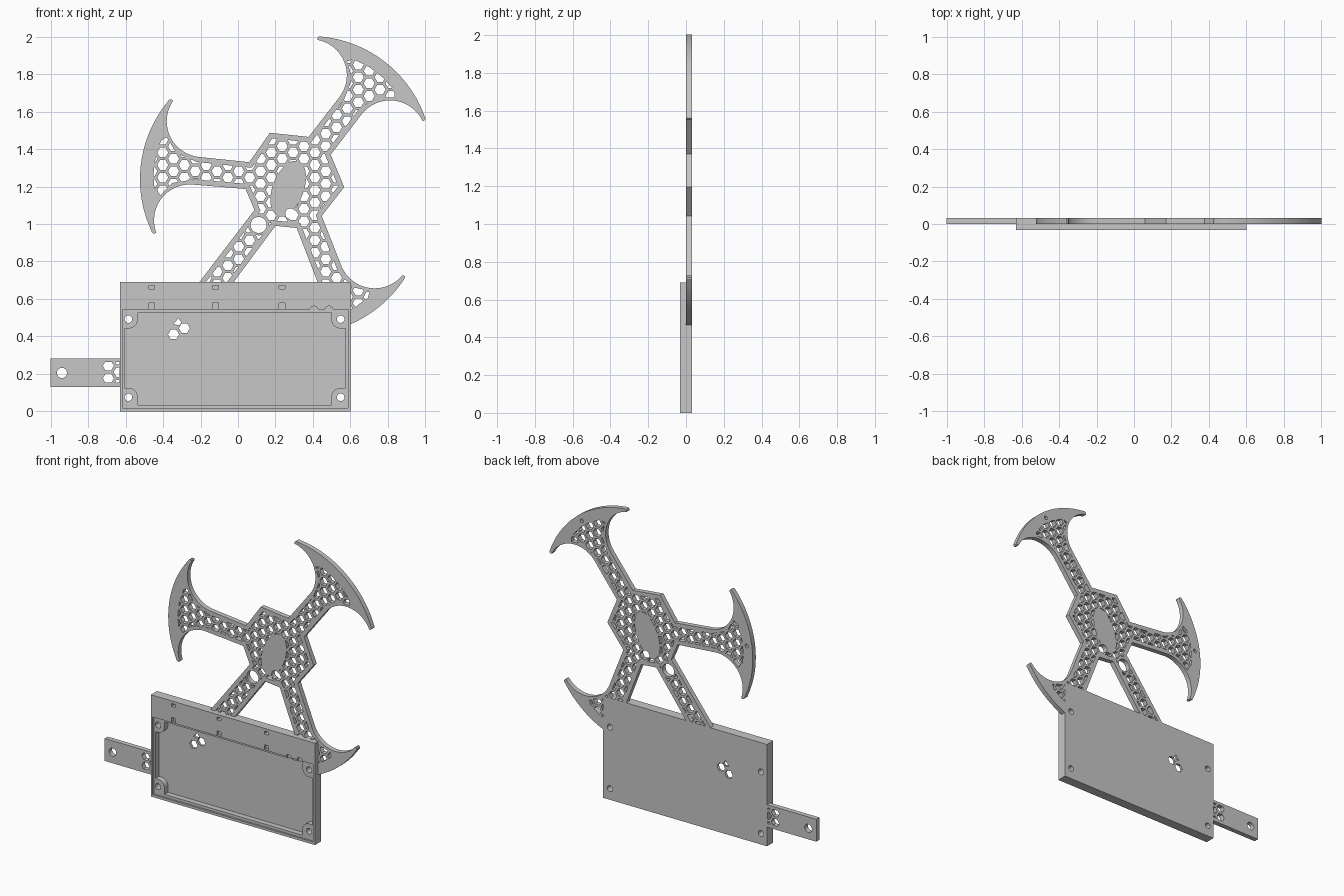
import bpy, bmesh
from math import radians, sin, cos, sqrt, pi
from mathutils import Vector

if "Cube" in bpy.data.objects:
    bpy.data.objects.remove(bpy.data.objects["Cube"])

grey = bpy.data.materials.new("light grey")
grey.use_nodes = True
grey.diffuse_color = (0.57, 0.57, 0.57, 1)
grey.node_tree.nodes["Principled BSDF"].inputs["Base Color"].default_value = grey.diffuse_color
T = 0.033  # plate thickness


def prism(name, polys, y0, y1):
    """Extrude outlines in the xz plane from y0 to y1."""
    bm = bmesh.new()
    for pts in polys:
        a = [bm.verts.new((x, y0, z)) for x, z in pts]
        b = [bm.verts.new((x, y1, z)) for x, z in pts]
        bm.faces.new(a)
        bm.faces.new(b[::-1])
        for i in range(len(a)):
            j = (i + 1) % len(a)
            bm.faces.new((a[j], a[i], b[i], b[j]))
    bmesh.ops.recalc_face_normals(bm, faces=bm.faces)
    me = bpy.data.meshes.new(name)
    bm.to_mesh(me)
    bm.free()
    me.materials.append(grey)
    ob = bpy.data.objects.new(name, me)
    bpy.context.collection.objects.link(ob)
    return ob


def boolean(ob, cutter, op="DIFFERENCE"):
    """Apply a boolean and drop the cutter."""
    cutter.hide_render = True
    m = ob.modifiers.new("cut", "BOOLEAN")
    m.operation, m.solver, m.object = op, "EXACT", cutter
    bpy.context.view_layer.update()
    dg = bpy.context.evaluated_depsgraph_get()
    me = bpy.data.meshes.new_from_object(ob.evaluated_get(dg))
    ob.modifiers.clear()
    ob.data = me
    bpy.data.objects.remove(cutter)


def cut(ob, polys, y0=-1, y1=1):
    boolean(ob, prism("cutter", polys, y0, y1))


def ring(x, z, r, n=24, start=0.0, end=360.0):
    steps = n if end - start == 360 else n + 1
    return [(x + r * cos(radians(start + (end - start) * i / n)),
             z + r * sin(radians(start + (end - start) * i / n))) for i in range(steps)]


def rect(x0, x1, z0, z1):
    return [(x0, z0), (x1, z0), (x1, z1), (x0, z1)]


# ---- honeycomb pattern shared by all perforated parts
P, HEX = 0.067, 0.0295
HX, HZ = -0.286, 0.444


def honeycomb(x0, x1, z0, z1, shift=0.0):
    out = []
    for c in range(-20, 30):
        for r in range(-10, 30):
            x, z = HX + c * P * 0.866, HZ + shift + (r + 0.5 * (c % 2)) * P
            if x0 < x < x1 and z0 < z < z1:
                out.append(ring(x, z, HEX, 6))
    return out


# ---- arm ends: (chord middle, direction)
ARMS = {"upper": ((0.706, 1.768), 52.3),
        "side": ((-0.394, 1.306), 172.7),
        "lower": ((0.556, 0.582), -66.0)}


def place(arm, pts):
    (x, z), a = ARMS[arm]
    c, s = cos(radians(a)), sin(radians(a))
    return [(x + u * c - v * s, z + u * s + v * c) for u, v in pts]


def blade(arm):
    """Crescent blade with two hollow arcs running into the arm and rounded tips."""
    R, top, tip = 0.653, 0.125, 0.348
    half = ring(-0.173, -0.267, 0.192, 20, 90, -27) + [(0.004, -0.36), (0.013, -0.361), (0.021, -0.356)]
    outer = []
    for i in range(33):
        v = -tip + 2 * tip * i / 32
        outer.append((top - R + sqrt(R * R - v * v), v))
    return place(arm, half + outer + [(u, -v) for u, v in half[::-1]])


def mesh_end(arm):
    """Blunt arrow end bounding the honeycomb."""
    half = [(-0.173, -0.075), (-0.07, -0.105), (0.0, -0.2), (0.06, -0.15), (0.08, -0.05)]
    return place(arm, half + [(u, -v) for u, v in half[::-1]])


def outline(end):
    return (end("upper") + [(0.377, 1.465), (0.17, 1.487), (0.06, 1.33)]
            + end("side") + [(0.04, 1.187), (0.088, 1.075), (-0.275, 0.6), (-0.09, 0.6),
                             (0.2, 0.99), (0.313, 0.979)]
            + end("lower") + [(0.447, 1.043), (0.567, 1.197), (0.495, 1.37)])


def inset(pts, d):
    out, n = [], len(pts)
    for i in range(n):
        p, q, r = (Vector(pts[k % n]) for k in (i - 1, i, i + 1))
        e, f = (q - p).normalized(), (r - q).normalized()
        n1, n2 = Vector((-e.y, e.x)), Vector((-f.y, f.x))
        out.append(tuple(q + (n1 + n2) * d / max(0.3, 1 + n1.dot(n2))))
    return out


# ---- star frame with honeycomb
frame = prism("star_frame", [outline(blade)], 0, T)
holes = prism("honeycomb_cutter", honeycomb(-0.6, 1.0, 0.5, 2.0), -0.1, 0.1)
boolean(holes, prism("region", [inset(outline(mesh_end), 0.028)], -0.2, 0.2), "INTERSECT")
# solid centre emblem area and the collar round the lower hole
tilt = radians(69)
emblem = [(0.268 + 0.155 * cos(t) * cos(tilt) - 0.083 * sin(t) * sin(tilt),
           1.19 + 0.155 * cos(t) * sin(tilt) + 0.083 * sin(t) * cos(tilt))
          for t in (2 * pi * i / 32 for i in range(32))]
cut(holes, [emblem])
cut(holes, [ring(0.11, 0.995, 0.056)])
boolean(frame, holes)
cut(frame, [ring(0.11, 0.995, 0.043), ring(0.28, 1.055, 0.028)])
cut(frame, [place(a, ring(0.085, 0, 0.013, 16)) for a in ("upper", "side")], T - 0.015, 1)

# ---- tray: the frame stops at its walls
X0, X1, TOP = -0.63, 0.6, 0.69
cut(frame, [rect(X0, X1, 0, TOP)])
tray = prism("tray", [rect(X0, X1, 0, TOP)], -T, T)
cut(tray, [rect(-0.617, 0.587, 0.017, 0.543)], -1, -0.021)

# inner cavity, leaving rounded screw bosses in the corners
xa, xb, za, zb = -0.605, 0.575, 0.035, 0.527
ha, hb, ka, kb, br = -0.585, 0.548, 0.075, 0.492, 0.05
cavity = ([(ha + br, za), (hb - br, za)] + ring(hb, ka, br, 8, 180, 90)
          + [(xb, ka + br), (xb, kb - br)] + ring(hb, kb, br, 8, 270, 180)
          + [(hb - br, zb), (ha + br, zb)] + ring(ha, kb, br, 8, 0, -90)
          + [(xa, kb - br), (xa, ka + br)] + ring(ha, ka, br, 8, 90, 0))
cut(tray, [cavity], -0.5, 0.016)
cut(tray, [ring(x, z, 0.02) for x in (ha, hb) for z in (ka, kb)])

# vent cells through the floor
cut(tray, [ring(HX, HZ, HEX, 6), ring(HX - P * 0.866, HZ - P / 2, HEX, 6),
           [(-0.346, 0.464), (-0.31, 0.46), (-0.302, 0.474), (-0.318, 0.497)]])

# latch pockets in the top strip and cable notches in the rim
LATCH = (-0.46, -0.12, 0.235)
cut(tray, [rect(x - 0.015, x + 0.015, 0.652, 0.672) for x in LATCH], -1, 0.005)
cut(tray, [rect(x - 0.015, x + 0.015, 0.546, 0.578) for x in LATCH], -1, -0.015)
cut(tray, [ring(x, 0.54, 0.022, 16) for x in (0.405, 0.485)], -1, -0.015)

# ---- side tab with a bolt hole and honeycomb
tab = prism("side_tab", [rect(-1.0, X0, 0.13, 0.282)], 0, T)
cells = prism("tab_cutter", honeycomb(-0.78, -0.6, 0.1, 0.32, P / 2), -0.1, 0.1)
boolean(cells, prism("region", [rect(-0.72, X0 - 0.003, 0.155, 0.262)], -0.2, 0.2), "INTERSECT")
boolean(tab, cells)
cut(tab, [ring(-0.94, 0.205, 0.027)])

# ---- smooth the curved walls, keep edges sharp
bpy.ops.object.select_all(action="DESELECT")
for ob in (frame, tray, tab):
    ob.select_set(True)
    bpy.context.view_layer.objects.active = ob
bpy.ops.object.shade_smooth_by_angle(angle=radians(30))
